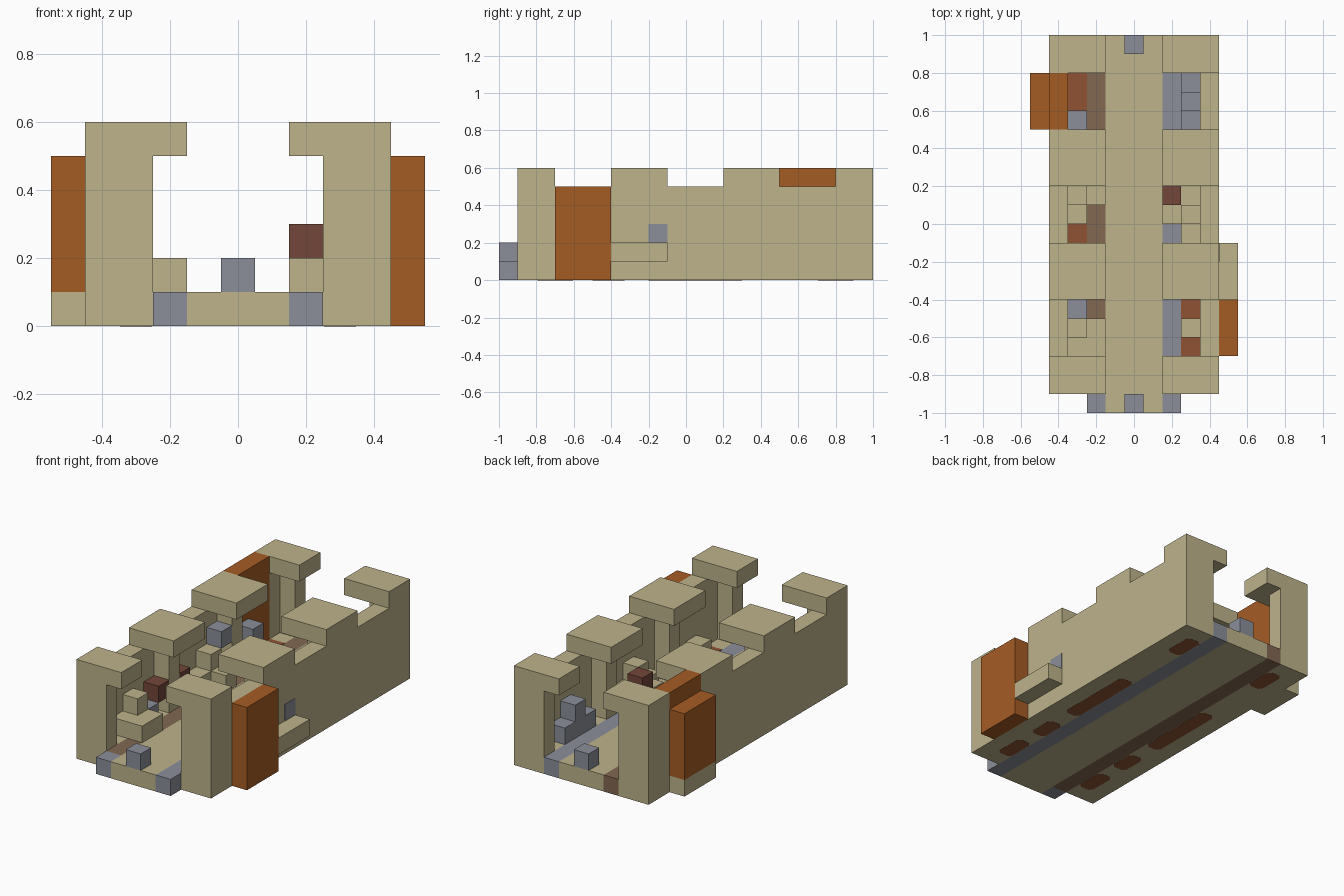
import bpy
import bmesh

cube = bpy.data.objects.get("Cube")
if cube:
    bpy.data.objects.remove(cube)

U = 0.1  # size of one block


def linear(c):
    c /= 255
    return c / 12.92 if c <= 0.04045 else ((c + 0.055) / 1.055) ** 2.4


def material(name, *rgb):
    m = bpy.data.materials.new(name)
    m.use_nodes = True
    col = [linear(c) for c in rgb] + [1]
    m.diffuse_color = col
    m.node_tree.nodes["Principled BSDF"].inputs["Base Color"].default_value = col
    return m


TAN = material("sandstone", 189, 179, 139)
GRAY = material("blue_gray", 139, 143, 153)
ORANGE = material("orange", 165, 92, 36)
RUST = material("rust", 144, 82, 50)
BROWN = material("brown", 130, 104, 82)
RED = material("dark_red", 115, 70, 58)


def finish(bm, name, mat):
    me = bpy.data.meshes.new(name)
    bm.to_mesh(me)
    bm.free()
    me.materials.append(mat)
    ob = bpy.data.objects.new(name, me)
    bpy.context.collection.objects.link(ob)
    return ob


def blocks(name, mat, *boxes):
    """One object from boxes given as x0, x1, y0, y1, z0, z1 in blocks."""
    bm = bmesh.new()
    for x0, x1, y0, y1, z0, z1 in boxes:
        verts = bmesh.ops.create_cube(bm, size=1)["verts"]
        for v in verts:
            v.co.x = (x0 if v.co.x < 0 else x1) * U
            v.co.y = (y0 if v.co.y < 0 else y1) * U
            v.co.z = (z0 if v.co.z < 0 else z1) * U
    return finish(bm, name, mat)


def cell(x, y, z0, z1, length=1):
    """Single block column whose low corner lies at x, y."""
    return (x, x + 1, y, y + length, z0, z1)


# Floor, with coloured rails along its length
blocks("floor_center", TAN, (-1.5, 1.5, -10, 10, 0, 1))
blocks("left_rail", GRAY, (1.5, 2.5, -10, 10, 0, 1))
blocks("right_rail", BROWN, (-2.5, -1.5, -9, 10, 0, 1))
blocks("right_rail_tip", GRAY, (-2.5, -1.5, -10, -9, 0, 1))

ROOFS = [(-9, -7), (-4, -1), (2, 5), (8, 10)]
PILLARS = [-9, -3, 3, 9]

for side, s in (("left", 1), ("right", -1)):
    def span(a, b):
        return (a, b) if s > 0 else (-b, -a)

    # Floor edge, roof slabs and the pillars below them
    blocks(side + "_floor_edge", TAN, (*span(2.5, 3.5), -9, 10, 0, 1))
    blocks(side + "_roof_slabs", TAN, *[(*span(1.5, 4.5), a, b, 5, 6) for a, b in ROOFS])
    blocks(side + "_pillars", TAN, *[(*span(2.5, 3.5), p, p + 1, 1, 5) for p in PILLARS])

    # Chamfered patches under the floor
    bm = bmesh.new()
    cx, hw, c = s * 3, 0.47, 0.2
    for y0, y1 in ((-7.95, -6.05), (-5, -3.3), (-2, 3), (7.05, 8.95)):
        outline = [(-hw, y0 + c), (-hw + c, y0), (hw - c, y0), (hw, y0 + c),
                   (hw, y1 - c), (hw - c, y1), (c - hw, y1), (-hw, y1 - c)]
        ring = [bm.verts.new(((cx + x) * U, y * U, -0.001)) for x, y in reversed(outline)]
        face = bm.faces.new(ring)
        up = bmesh.ops.extrude_face_region(bm, geom=[face])["geom"]
        for v in up:
            if isinstance(v, bmesh.types.BMVert):
                v.co.z = 0.003
    bmesh.ops.recalc_face_normals(bm, faces=bm.faces)
    finish(bm, side + "_floor_patches", RUST)

# Outer walls
blocks("left_wall", TAN, (3.5, 4.5, -9, 10, 0, 5))
blocks("right_wall", TAN, (-4.5, -3.5, -9, 5, 0, 5), (-4.5, -3.5, 8, 10, 0, 5),
       (-4.5, -3.5, 5, 8, 0, 1))

# Orange panels and small ledges outside the walls
blocks("left_panel", ORANGE, (4.5, 5.5, -7, -4, 0, 5))
blocks("right_panel", ORANGE, (-5.5, -4.5, 5, 8, 1, 5), (-4.5, -3.5, 5, 8, 1, 6))
blocks("right_panel_base", TAN, (-5.5, -4.5, 5, 8, 0, 1))
blocks("left_ledge", TAN, (4.5, 5.5, -4, -1, 1, 2))
blocks("left_wall_inlay", GRAY, (4.45, 4.53, -2, -1, 2, 3))

# Tan steps inside the bays
blocks("right_steps", TAN, cell(-2.5, -7, 1, 2, 2), cell(-3.5, -7, 1, 2), cell(-3.5, -6, 1, 3),
       cell(-2.5, 1, 1, 2), cell(-3.5, 1, 1, 3), cell(-3.5, 0, 1, 2))
blocks("left_steps", TAN, cell(1.5, 0, 1, 2, 2), cell(2.5, -6, 1, 2),
       cell(2.5, -1, 1, 2), cell(2.5, 0, 1, 3), cell(2.5, 1, 1, 2))

# Gray blocks
blocks("end_blocks", GRAY, (-0.5, 0.5, -10, -9, 1, 2), (-0.5, 0.5, 9, 10, 1, 2))
blocks("left_gray_steps", GRAY, cell(2.5, 5, 1, 2), cell(2.5, 6, 1, 3), cell(2.5, 7, 1, 2))
blocks("right_gray_blocks", GRAY, cell(-3.5, 5, 1, 3), cell(-3.5, -5, 1, 2),
       cell(-3.5, 2, 3, 4))

# Dark red blocks and rust floor tiles
blocks("red_blocks", RED, cell(1.5, 1, 2, 3), cell(-3.5, -4, 2, 3), cell(-3.5, -2, 2, 3))
blocks("rust_tiles", RUST, cell(2.5, -7, 0.97, 1.03), cell(2.5, -5, 0.97, 1.03),
       cell(-3.5, -1, 0.97, 1.03), cell(-3.5, 6, 0.97, 1.03, 2))
